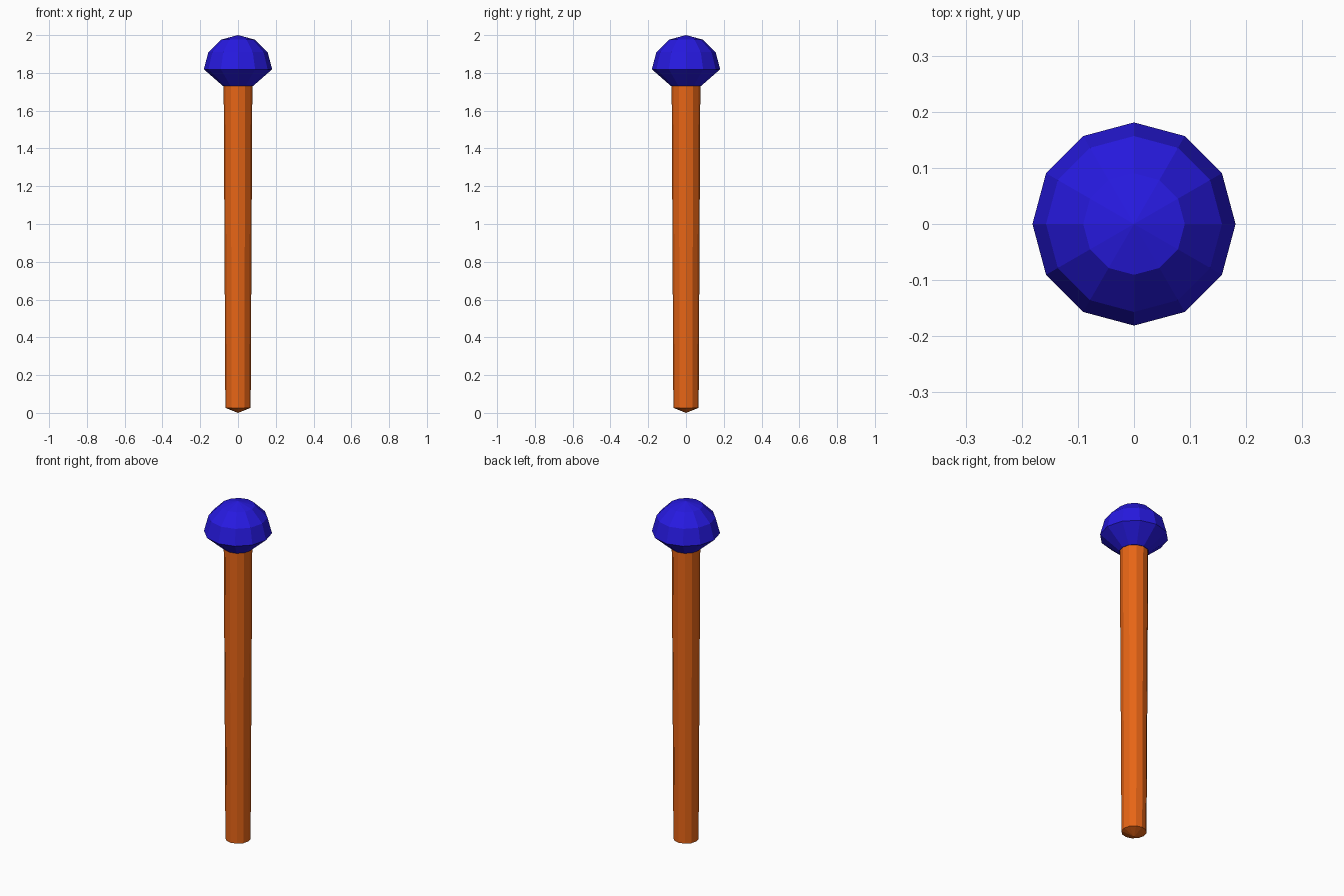
import bpy, bmesh, math

if "Cube" in bpy.data.objects:
    bpy.data.objects.remove(bpy.data.objects["Cube"])

SIDES = 12

def material(name, color):
    m = bpy.data.materials.new(name)
    m.diffuse_color = color
    m.use_nodes = True
    m.node_tree.nodes["Principled BSDF"].inputs["Base Color"].default_value = m.diffuse_color
    return m

def lathe(name, profile, mat):
    """Revolve (radius, z) points around z; radius 0 makes a pole."""
    bm = bmesh.new()
    rings = []
    for r, z in profile:
        if r == 0:
            rings.append([bm.verts.new((0, 0, z))] * SIDES)
        else:
            rings.append([bm.verts.new((r * math.cos(2 * math.pi * i / SIDES),
                                        r * math.sin(2 * math.pi * i / SIDES), z))
                          for i in range(SIDES)])
    for a, b in zip(rings, rings[1:]):
        for i in range(SIDES):
            j = (i + 1) % SIDES
            bm.faces.new(list(dict.fromkeys((a[i], a[j], b[j], b[i]))))
    bmesh.ops.recalc_face_normals(bm, faces=bm.faces)
    me = bpy.data.meshes.new(name)
    bm.to_mesh(me)
    bm.free()
    me.materials.append(mat)
    ob = bpy.data.objects.new(name, me)
    bpy.context.collection.objects.link(ob)
    return ob

wood = material("orange", (0.80, 0.13, 0.008, 1))
blue = material("blue", (0.02, 0.01, 0.75, 1))

# Tapered shaft with a shallow pointed foot
lathe("shaft", [(0, 0.005 - 0.005), (0.067, 0.027), (0.076, 1.74), (0, 1.74)], wood)

# Knob: faceted dome on top, cone underneath narrowing to the shaft
R, MID = 0.181, 1.819
dome = [(R * math.cos(math.radians(a)), MID + R * math.sin(math.radians(a))) for a in (0, 30, 60)]
lathe("knob", [(0, 1.73), (0.079, 1.73)] + dome + [(0, 2.0)], blue)
